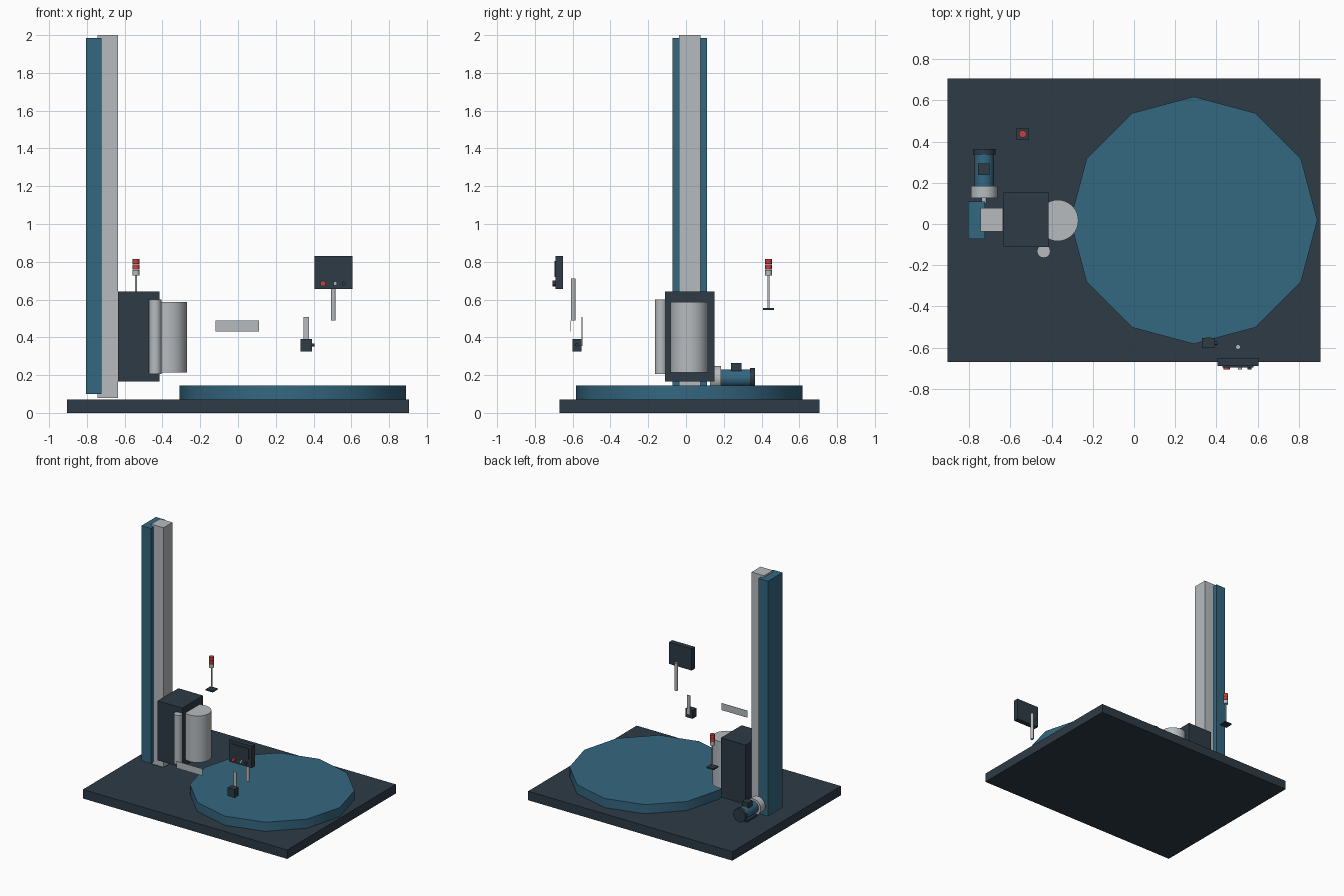
import bpy, math

if "Cube" in bpy.data.objects:
    bpy.data.objects.remove(bpy.data.objects["Cube"])

def material(name, rgb):
    m = bpy.data.materials.new(name)
    m.diffuse_color = (*rgb, 1)
    m.use_nodes = True
    m.node_tree.nodes["Principled BSDF"].inputs["Base Color"].default_value = m.diffuse_color
    return m

DARK = material("dark slate", (0.027, 0.043, 0.060))
BLUE = material("steel blue", (0.034, 0.135, 0.215))
GREY = material("light grey", (0.47, 0.50, 0.52))
RED = material("signal red", (0.55, 0.05, 0.05))

def box(name, mat, x, y, z):
    """Box from (min, max) ranges."""
    bpy.ops.mesh.primitive_cube_add(size=1, location=[(a + b) / 2 for a, b in (x, y, z)])
    o = bpy.context.object
    o.scale = [b - a for a, b in (x, y, z)]
    bpy.ops.object.transform_apply(location=False, rotation=False, scale=True)
    o.name = name
    o.data.materials.append(mat)
    return o

def cyl(name, mat, axis, a, b, radius, span, sides=32, turn=0):
    """Cylinder along an axis; a, b are the other two coordinates in xyz order."""
    mid, depth = sum(span) / 2, span[1] - span[0]
    loc = {"x": (mid, a, b), "y": (a, mid, b), "z": (a, b, mid)}[axis]
    rot = {"x": (0, math.pi / 2, 0), "y": (math.pi / 2, 0, 0), "z": (0, 0, turn)}[axis]
    bpy.ops.mesh.primitive_cylinder_add(vertices=sides, radius=radius, depth=depth,
                                        location=loc, rotation=rot)
    o = bpy.context.object
    o.name = name
    o.data.materials.append(mat)
    bpy.ops.object.shade_smooth_by_angle(angle=math.radians(35))
    return o

# Floor platform and twelve-sided turntable
box("platform", DARK, (-0.906, 0.906), (-0.67, 0.706), (0, 0.072))
cyl("turntable", BLUE, "z", 0.29, 0.018, 0.60, (0.072, 0.145), 12)

# Mast with rear cover
box("mast", GREY, (-0.745, -0.635), (-0.037, 0.077), (0.08, 2.0))
box("mast_cover", BLUE, (-0.805, -0.722), (-0.072, 0.11), (0.1, 1.985))

# Film carriage with its rolls
box("carriage", DARK, (-0.634, -0.416), (-0.111, 0.152), (0.165, 0.642))
cyl("film_roll", GREY, "z", -0.37, 0.017, 0.10, (0.215, 0.588))
cyl("guide_roller", GREY, "z", -0.438, -0.132, 0.032, (0.205, 0.60))

# Drive motor lying beside the mast
MX, MZ = -0.727, 0.184
cyl("motor_shaft", GREY, "y", MX, MZ, 0.012, (0.10, 0.13), 16)
cyl("motor_flange", GREY, "y", MX, MZ, 0.065, (0.126, 0.185))
cyl("motor_body", BLUE, "y", MX, MZ, 0.047, (0.185, 0.342))
cyl("motor_end_cap", DARK, "y", MX, MZ, 0.054, (0.338, 0.364))
box("motor_terminal_box", DARK, (-0.757, -0.70), (0.237, 0.293), (0.215, 0.264))
box("motor_foot", DARK, (-0.772, -0.682), (0.20, 0.33), (0.125, 0.142))

# Signal beacon
BX, BY = -0.54, 0.437
box("beacon_base", DARK, (BX - 0.031, BX + 0.031), (BY - 0.03, BY + 0.03), (0.544, 0.555))
cyl("beacon_pole", GREY, "z", BX, BY, 0.006, (0.555, 0.73), 16)
cyl("beacon_socket", GREY, "z", BX, BY, 0.018, (0.727, 0.757), 20)
for i, z in enumerate((0.760, 0.788)):
    cyl(f"beacon_lamp_{i + 1}", RED, "z", BX, BY, 0.018, (z, z + 0.026), 20)

# Control panel with raised display and buttons
box("control_panel", DARK, (0.405, 0.605), (-0.69, -0.65), (0.655, 0.83))
box("control_display", DARK, (0.43, 0.58), (-0.697, -0.69), (0.72, 0.805))
for name, mat, x, r in (("stop_button", RED, 0.45, 0.015),
                        ("start_button", GREY, 0.515, 0.010),
                        ("mode_button", DARK, 0.56, 0.010)):
    cyl(name, mat, "y", x, 0.685, r, (-0.706, -0.69), 16)
cyl("panel_pole", GREY, "z", 0.505, -0.597, 0.012, (0.49, 0.712), 16)

# Sensor unit on a thin bracket
box("sensor_box", DARK, (0.33, 0.392), (-0.602, -0.553), (0.325, 0.392))
cyl("sensor_lens", DARK, "x", -0.578, 0.36, 0.008, (0.39, 0.405), 16)
box("sensor_bracket", GREY, (0.348, 0.375), (-0.553, -0.549), (0.355, 0.507))

# Thin name plate
box("blank_plate", GREY, (-0.118, 0.112), (-0.612, -0.610), (0.432, 0.488))
